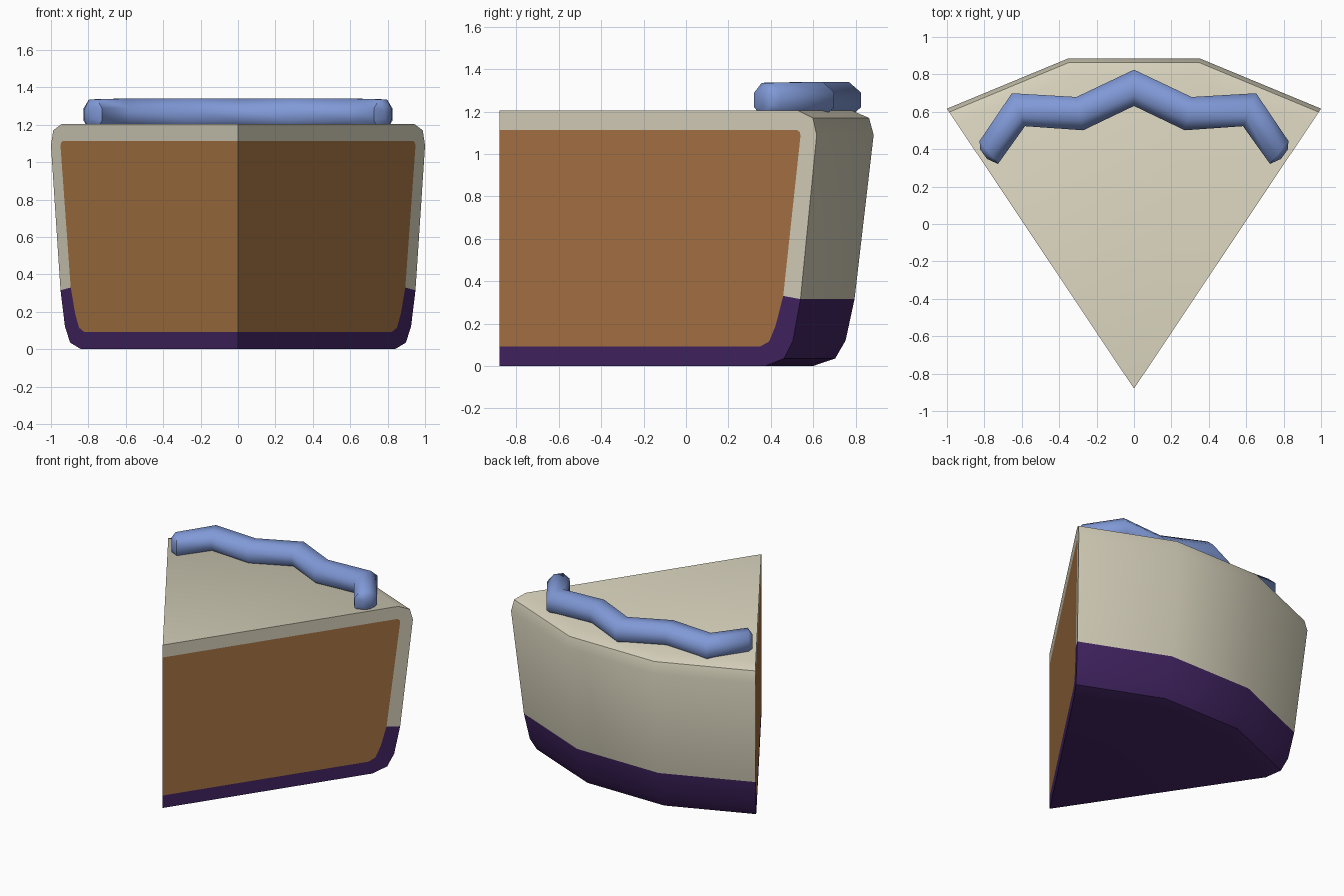
import bpy, bmesh, math
from mathutils import Vector

if "Cube" in bpy.data.objects:
    bpy.data.objects.remove(bpy.data.objects["Cube"])


def material(name, rgb):
    m = bpy.data.materials.new(name)
    m.diffuse_color = (*rgb, 1)
    m.use_nodes = True
    m.node_tree.nodes["Principled BSDF"].inputs["Base Color"].default_value = m.diffuse_color
    return m


cream = material("cream", (0.68, 0.64, 0.50))
purple = material("dark purple", (0.054, 0.018, 0.122))
brown = material("sponge brown", (0.39, 0.175, 0.058))
blue = material("icing blue", (0.216, 0.319, 0.679))


def finish(bm, name, mats, angle):
    bmesh.ops.remove_doubles(bm, verts=bm.verts, dist=0.0005)
    bmesh.ops.recalc_face_normals(bm, faces=bm.faces)
    me = bpy.data.meshes.new(name)
    bm.to_mesh(me)
    bm.free()
    ob = bpy.data.objects.new(name, me)
    bpy.context.collection.objects.link(ob)
    for m in mats:
        me.materials.append(m)
    bpy.ops.object.select_all(action='DESELECT')
    ob.select_set(True)
    bpy.context.view_layer.objects.active = ob
    bpy.ops.object.shade_smooth_by_angle(angle=math.radians(angle))
    return ob


# Cake slice: a profile (radius, height) turned about the tip, with inset sponge on the cuts
TIP_Y = -0.88
SPLIT_Z = 0.315
outer = [(0, 0), (1.51, 0), (1.615, 0.035), (1.665, 0.12), (1.708, SPLIT_Z),
         (1.8, 1.09), (1.778, 1.17), (1.695, 1.205), (0, 1.205)]
inner = [(0, 0.092), (1.48, 0.092), (1.53, 0.115), (1.567, 0.19), (1.61, 0.33),
         (1.708, 1.085), (1.704, 1.103), (1.688, 1.113), (0, 1.113)]
angles = [math.radians(a) for a in (-33.75, -11.25, 11.25, 33.75)]

bm = bmesh.new()


def ring(profile, a):
    return [bm.verts.new((r * math.sin(a), TIP_Y + r * math.cos(a), z)) for r, z in profile]


def strips(a, b):
    for i in range(len(a) - 1):
        f = bm.faces.new((a[i], a[i + 1], b[i + 1], b[i]))
        f.material_index = 1 if f.calc_center_median().z < SPLIT_Z else 0


rings = [ring(outer, a) for a in angles]
for a, b in zip(rings, rings[1:]):
    strips(a, b)
for a, edge in ((angles[0], rings[0]), (angles[-1], rings[-1])):
    core = ring(inner, a)
    strips(edge, core)
    bm.faces.new(core).material_index = 2
finish(bm, "cake_slice", [cream, purple, brown], 35)

# Piped icing: octagonal tube along a mirrored zigzag
# each station: centre x, y, sideways half-width x, y, height scale
half = [(0.805, 0.374, 0.019, 0.026, 0.55), (0.776, 0.383, 0.049, 0.062, 0.95),
        (0.618, 0.611, 0.035, 0.088, 1), (0.29, 0.59, 0.018, 0.089, 1)]
stations = [(-x, y, -u, v, s) for x, y, u, v, s in half]
stations += [(0, 0.728, 0, 0.097, 1)] + half[::-1]
HALF_H, MID_Z = 0.085, 1.255

bm = bmesh.new()
tube = []
for x, y, u, v, s in stations:
    loop = []
    for k in range(8):
        t = math.radians(22.5 + 45 * k)
        c, h = math.cos(t) / math.cos(math.pi / 8), math.sin(t) / math.cos(math.pi / 8)
        loop.append(bm.verts.new(Vector((x + u * c, y + v * c, MID_Z + HALF_H * s * h))))
    tube.append(loop)
for a, b in zip(tube, tube[1:]):
    for k in range(8):
        bm.faces.new((a[k], a[(k + 1) % 8], b[(k + 1) % 8], b[k]))
bm.faces.new(tube[0])
bm.faces.new(tube[-1])
finish(bm, "icing_piping", [blue], 50)
